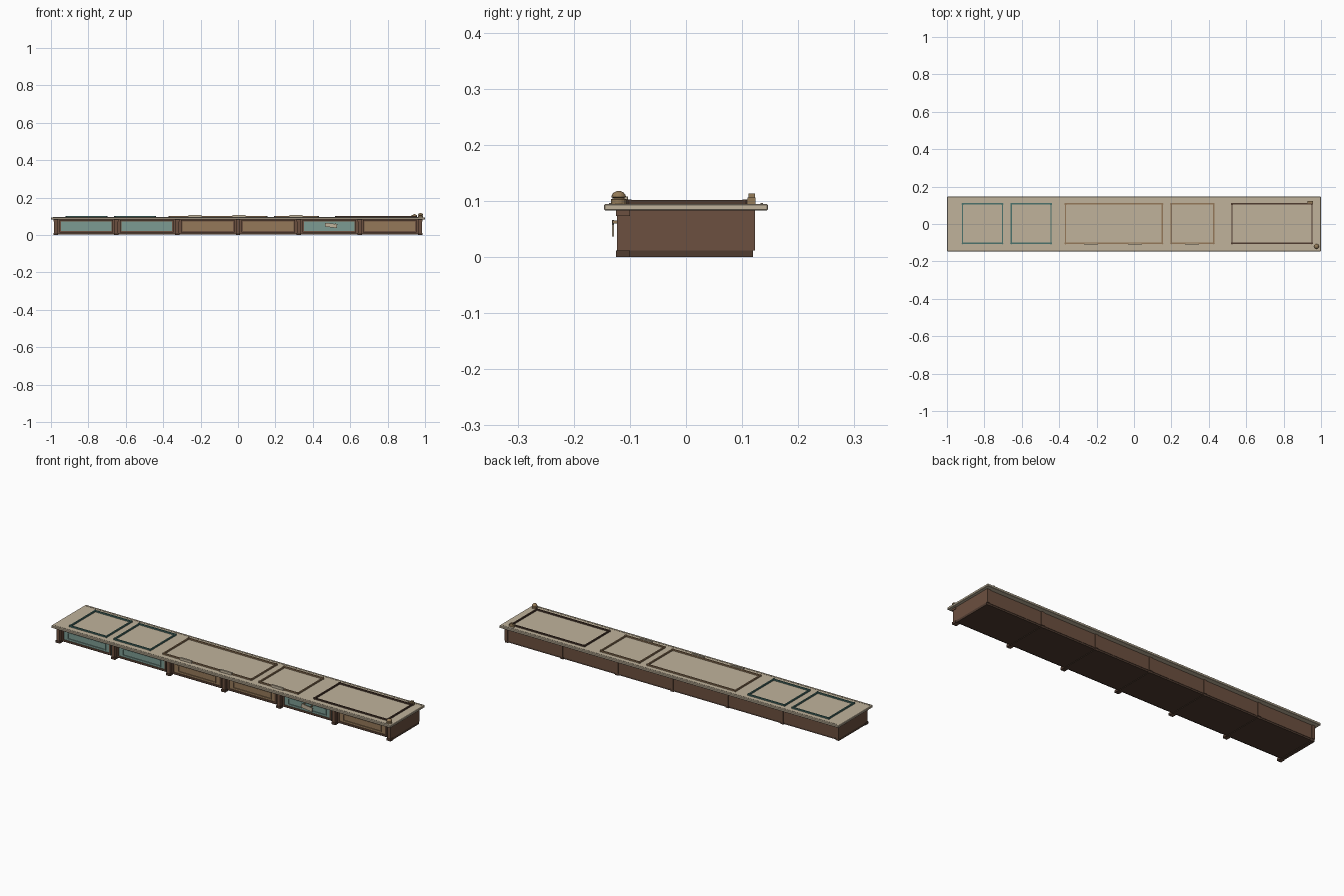
import bpy, math

if "Cube" in bpy.data.objects:
    bpy.data.objects.remove(bpy.data.objects["Cube"])

def mat(name, r, g, b):
    m = bpy.data.materials.new(name)
    m.diffuse_color = (r, g, b, 1)
    m.use_nodes = True
    m.node_tree.nodes["Principled BSDF"].inputs["Base Color"].default_value = m.diffuse_color
    return m

BROWN = mat("brown_wood", 0.15, 0.08, 0.05)
DARK = mat("dark_wood", 0.08, 0.045, 0.03)
TAN = mat("tan_wood", 0.30, 0.19, 0.10)
TEAL = mat("teal_paint", 0.20, 0.33, 0.29)
DTEAL = mat("dark_teal", 0.07, 0.17, 0.15)
STONE = mat("counter_stone", 0.53, 0.45, 0.33)
BRASS = mat("brass", 0.30, 0.20, 0.10)

def box(name, x, y, z, m, bevel=0.0):
    """Box from (min, max) pairs."""
    bpy.ops.mesh.primitive_cube_add(size=1, location=[(a + b) / 2 for a, b in (x, y, z)])
    o = bpy.context.object
    o.name = name
    o.scale = [b - a for a, b in (x, y, z)]
    bpy.ops.object.transform_apply(location=False, rotation=False, scale=True)
    o.data.materials.append(m)
    if bevel:
        mod = o.modifiers.new("bevel", 'BEVEL')
        mod.width = bevel
        mod.segments = 1
    return o

def cylinder(name, loc, r, h, m, n=12):
    bpy.ops.mesh.primitive_cylinder_add(vertices=n, radius=r, depth=h, location=loc)
    o = bpy.context.object
    o.name = name
    o.data.materials.append(m)
    return o

def lathe(name, loc, profile, m, n=16):
    """Revolve an (r, z) profile about the vertical axis."""
    verts, faces = [], []
    for r, z in profile:
        for i in range(n):
            a = 2 * math.pi * i / n
            verts.append((r * math.cos(a), r * math.sin(a), z))
    for j in range(len(profile) - 1):
        for i in range(n):
            k = (i + 1) % n
            faces.append((j * n + i, j * n + k, (j + 1) * n + k, (j + 1) * n + i))
    faces += [tuple(reversed(range(n))), tuple(range(len(verts) - n, len(verts)))]
    me = bpy.data.meshes.new(name)
    me.from_pydata(verts, [], faces)
    me.materials.append(m)
    o = bpy.data.objects.new(name, me)
    o.location = loc
    bpy.context.collection.objects.link(o)
    return o

# Cabinet body, recessed plinth and countertop
box("cabinet_body", (-0.975, 0.975), (-0.108, 0.119), (0.012, 0.083), BROWN)
box("plinth", (-0.97, 0.97), (-0.10, 0.117), (0.003, 0.012), DARK)
box("countertop", (-1, 1), (-0.146, 0.146), (0.083, 0.095), STONE, 0.002)
for s in (-1, 1):
    box("end_panel", tuple(sorted((s * 0.97, s * 0.984))), (-0.11, 0.123), (0.012, 0.083), BROWN)
    y = s * 0.135
    box("counter_trim", (-0.99, 0.99), (y - 0.002, y + 0.002), (0.094, 0.0962), STONE)

# Posts, back stiles and floor battens
for i in range(7):
    x = -0.975 + i * 0.325
    box("front_post", (x - 0.009, x + 0.009), (-0.123, -0.10), (0, 0.083), BROWN)
    box("post_foot", (x - 0.012, x + 0.012), (-0.125, -0.10), (0, 0.012), DARK)
    box("post_cap", (x - 0.012, x + 0.012), (-0.125, -0.10), (0.073, 0.083), BROWN)
    box("back_stile", (x - 0.009, x + 0.009), (0.115, 0.123), (0.012, 0.083), BROWN)
    box("floor_batten", (x - 0.009, x + 0.009), (-0.11, 0.119), (0, 0.012), DARK)

def rect_frame(name, x, z, y, w, m):
    """Upright frame on the front face."""
    box(name + "_top", x, y, (z[1] - w, z[1]), m)
    box(name + "_bottom", x, y, (z[0], z[0] + w), m)
    box(name + "_left", (x[0], x[0] + w), y, (z[0] + w, z[1] - w), m)
    box(name + "_right", (x[1] - w, x[1]), y, (z[0] + w, z[1] - w), m)

# Front panels with raised borders
for i, m in enumerate((TEAL, TEAL, TAN, TAN, TEAL, TAN)):
    c = -0.8125 + i * 0.325
    box("front_panel", (c - 0.143, c + 0.143), (-0.112, -0.10), (0.014, 0.081), m)
    rect_frame("panel_border", (c - 0.143, c + 0.143), (0.014, 0.081), (-0.117, -0.11), 0.008, BROWN)
    rect_frame("panel_moulding", (c - 0.112, c + 0.112), (0.030, 0.066), (-0.116, -0.111), 0.004, m)

# Thin raised frames on the counter, with corner studs
for x0, x1, m in ((-0.92, -0.70, DTEAL), (-0.66, -0.44, DTEAL), (-0.37, 0.155, TAN),
                  (0.195, 0.43, TAN), (0.52, 0.955, DARK)):
    y0, y1, w, z = -0.107, 0.111, 0.007, (0.094, 0.102)
    box("inlay_front", (x0, x1), (y0, y0 + w), z, m)
    box("inlay_back", (x0, x1), (y1 - w, y1), z, m)
    box("inlay_left", (x0, x0 + w), (y0 + w, y1 - w), z, m)
    box("inlay_right", (x1 - w, x1), (y0 + w, y1 - w), z, m)
    for x in (x0 + 0.004, x1 - 0.004):
        for y in (y0 + 0.004, y1 - 0.004):
            cylinder("corner_stud", (x, y, 0.0985), 0.006, 0.009, m, 8)

# Small plates along the front of the counter
for x in (-0.23, 0.005, 0.31):
    box("counter_plate", (x - 0.035, x + 0.035), (-0.112, -0.103), (0.094, 0.108), STONE, 0.001)

# Service bell
bell = [(0.014, 0), (0.014, 0.008), (0.009, 0.010), (0.013, 0.012), (0.012, 0.016),
        (0.009, 0.020), (0.004, 0.0225), (0.002, 0.023)]
lathe("service_bell", (0.976, -0.120, 0.095), bell, BRASS)

# Latch at the back right corner
box("latch_base", (0.928, 0.958), (0.110, 0.124), (0.094, 0.106), BRASS)
box("latch_knob", (0.938, 0.950), (0.111, 0.123), (0.106, 0.113), BRASS)

# Tilted hanging tag
tag = box("hanging_tag", (0.465, 0.53), (-0.132, -0.128), (0.041, 0.062), STONE)
tag.rotation_euler = (0, math.radians(7), 0)
for x in (0.475, 0.52):
    box("tag_hook", (x - 0.002, x + 0.002), (-0.131, -0.111), (0.060, 0.065), BRASS)
